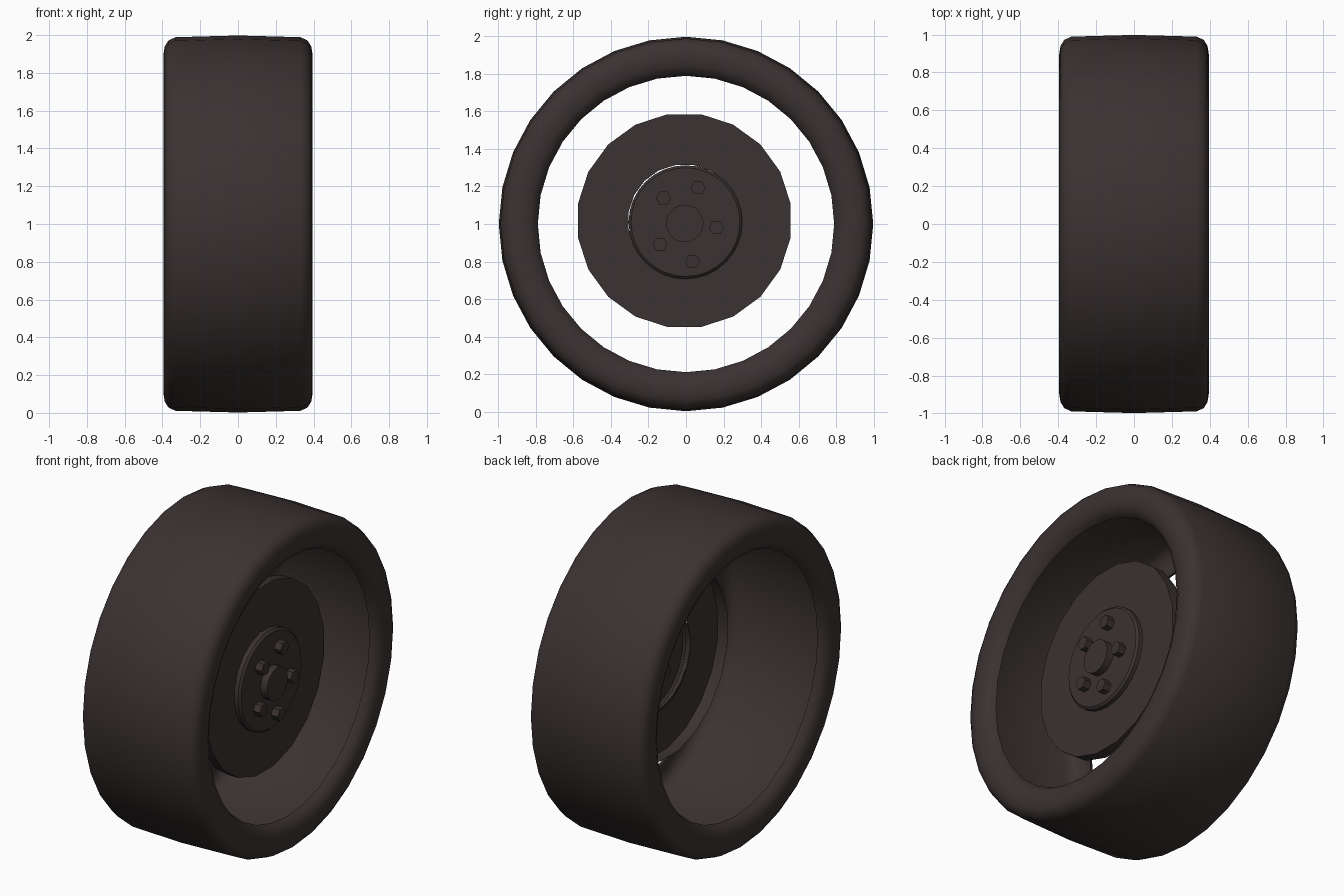
import bpy, bmesh, math

if "Cube" in bpy.data.objects:
    bpy.data.objects.remove(bpy.data.objects["Cube"])

rubber = bpy.data.materials.new("dark_brown")
rubber.diffuse_color = (0.044, 0.032, 0.032, 1)
rubber.use_nodes = True
rubber.node_tree.nodes["Principled BSDF"].inputs["Base Color"].default_value = rubber.diffuse_color


def lathe(name, profile, segs, cy=0.0, cz=1.0, turn=0.0, smooth=40):
    """Revolve (x, radius) points about the x axis; radius 0 makes a cap."""
    bm = bmesh.new()
    rings = []
    for x, r in profile:
        if r == 0:
            rings.append([bm.verts.new((x, cy, cz))] * segs)
            continue
        ring = []
        for i in range(segs):
            a = turn + 2 * math.pi * i / segs
            ring.append(bm.verts.new((x, cy + r * math.cos(a), cz + r * math.sin(a))))
        rings.append(ring)
    for p, q in zip(rings, rings[1:]):
        for i in range(segs):
            j = (i + 1) % segs
            vs = list(dict.fromkeys((p[i], p[j], q[j], q[i])))
            bm.faces.new(vs)
    me = bpy.data.meshes.new(name)
    bm.to_mesh(me)
    bm.free()
    me.materials.append(rubber)
    ob = bpy.data.objects.new(name, me)
    bpy.context.collection.objects.link(ob)
    bpy.ops.object.select_all(action='DESELECT')
    ob.select_set(True)
    bpy.context.view_layer.objects.active = ob
    if smooth:
        bpy.ops.object.shade_smooth_by_angle(angle=math.radians(smooth))
    return ob


# Tire: hollow shell with rounded shoulders and open inside, mirrored profile
half = [(0.335, 0.79), (0.368, 0.808), (0.388, 0.845), (0.395, 0.895),
        (0.388, 0.94), (0.368, 0.972), (0.33, 0.989)]
profile = half + [(0.0, 0.998)] + [(-x, r) for x, r in reversed(half)]
lathe("tire", profile[::-1], 32, smooth=60)

# Brake disc: shallow cup open to the back, hub hole in the middle
lathe("brake_disc", [(0.12, 0.574), (0.19, 0.574), (0.19, 0.30)], 20,
      cy=-0.009, cz=1.018, turn=math.radians(9), smooth=30)

# Hub: raised plate with chamfered rim, hollow behind
lathe("hub", [(0.185, 0.303), (0.215, 0.303), (0.227, 0.29), (0.227, 0)], 32,
      cy=-0.003, cz=1.01, smooth=30)

# Centre cap
lathe("hub_cap", [(0.225, 0.10), (0.272, 0.10), (0.272, 0)], 24,
      cy=-0.007, cz=1.003, smooth=30)

# Wheel bolts: hexagonal heads
bolts = [(0.064, 1.194), (0.162, 0.981), (0.035, 0.80), (-0.138, 0.891), (-0.12, 1.138)]
for n, (y, z) in enumerate(bolts):
    lathe(f"wheel_bolt_{n + 1}", [(0.225, 0.04), (0.272, 0.04), (0.272, 0)], 6,
          cy=y, cz=z, smooth=0)
